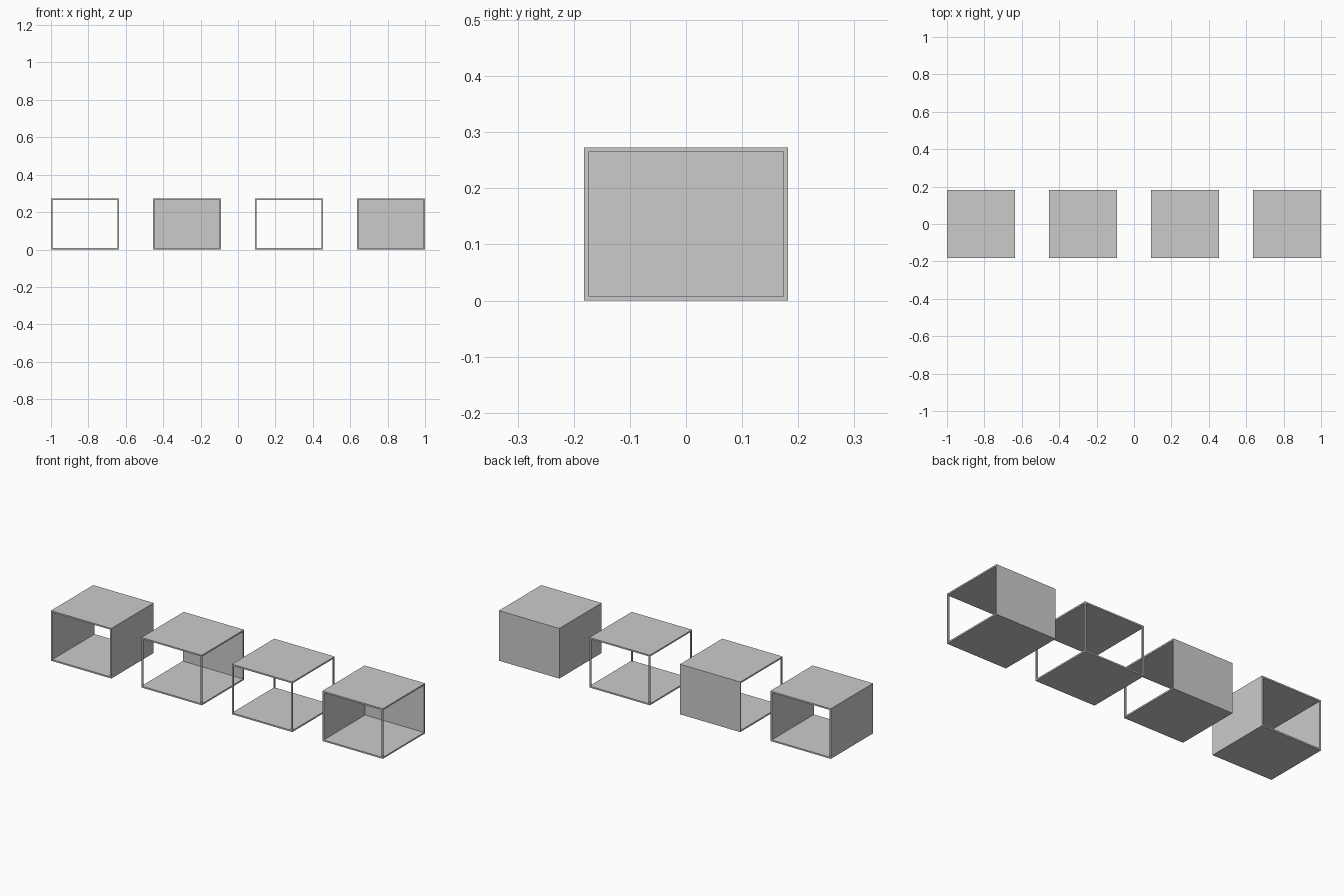
import bpy
from mathutils import Vector

if "Cube" in bpy.data.objects:
    bpy.data.objects.remove(bpy.data.objects["Cube"])

W, H, T = 2 / 5.5, 0.273, 0.008   # box width/depth, height, panel thickness
PITCH = 1.5 * W


def block(name, lo, hi):
    """Axis-aligned box between two corners."""
    lo, hi = Vector(lo), Vector(hi)
    bpy.ops.mesh.primitive_cube_add(size=1, location=(lo + hi) / 2)
    ob = bpy.context.object
    ob.name = name
    ob.scale = hi - lo
    bpy.ops.object.transform_apply(location=False, rotation=False, scale=True)
    return ob


def cut(ob, cutter):
    cutter.hide_render = True
    mod = ob.modifiers.new("opening", 'BOOLEAN')
    mod.operation, mod.solver, mod.object = 'DIFFERENCE', 'EXACT', cutter
    bpy.context.view_layer.objects.active = ob
    bpy.ops.object.modifier_apply(modifier=mod.name)
    bpy.data.objects.remove(cutter, do_unlink=True)


def shelf_box(name, cx, walls):
    """Hollow box; any side not listed in walls is open, leaving corner posts."""
    h, i, out = W / 2, W / 2 - T, W / 2 + 0.05
    reach = lambda side: i if side in walls else out
    ob = block(name, (cx - h, -h, 0), (cx + h, h, H))
    # cavity running left to right, then front to back
    cut(ob, block("cutter_x", (cx - reach("left"), -i, T),
                  (cx + reach("right"), i, H - T)))
    cut(ob, block("cutter_y", (cx - i, -reach("front"), T),
                  (cx + i, reach("back"), H - T)))


# Four boxes in a row, each with its own set of closed sides
layout = [("box_two_sides", {"left", "right"}),
          ("box_back_only", {"back"}),
          ("box_open_frame", set()),
          ("box_left_and_back", {"left", "back"})]
for n, (name, walls) in enumerate(layout):
    shelf_box(name, (n - 1.5) * PITCH, walls)
